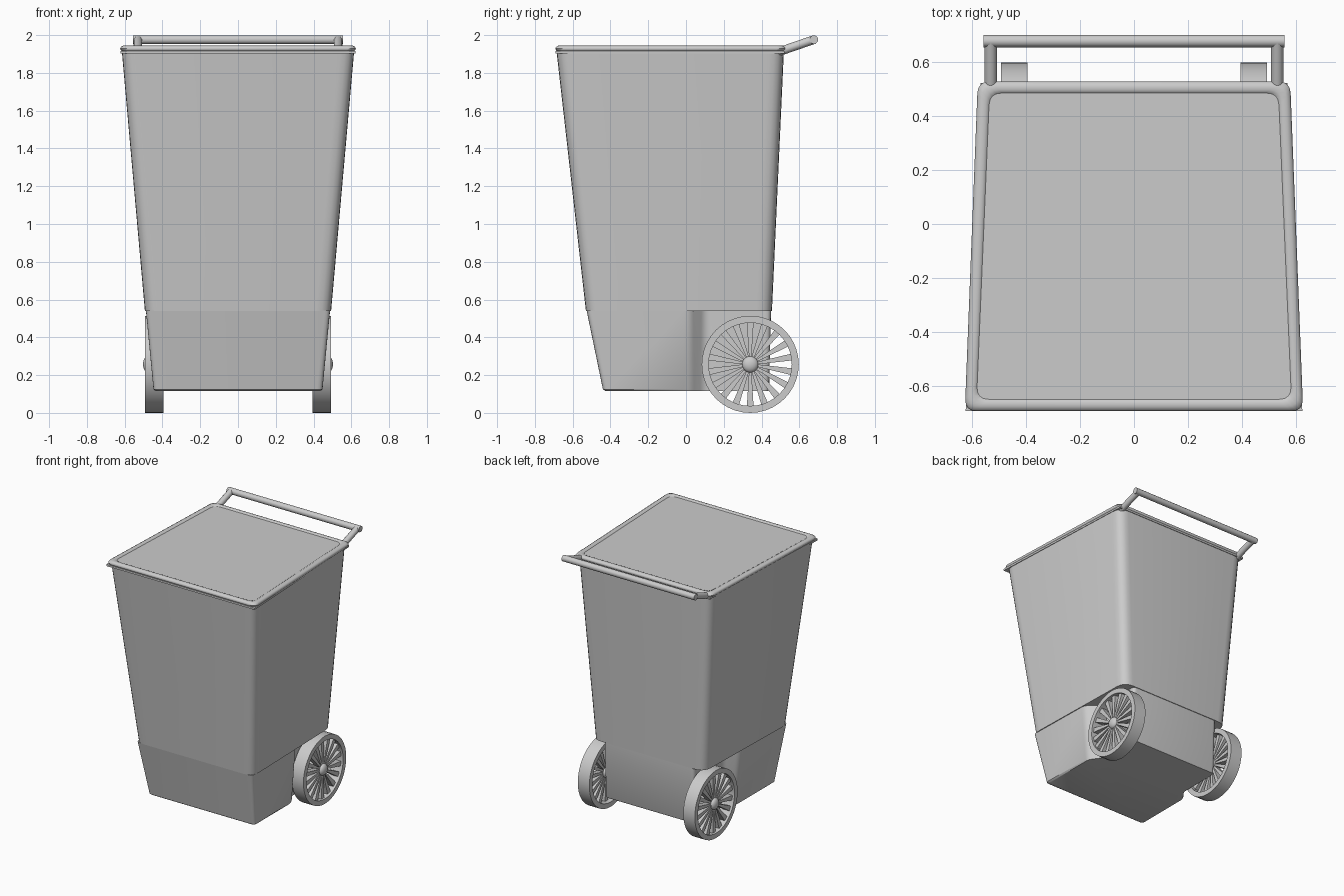
import bpy, bmesh, math
from mathutils import Vector

if "Cube" in bpy.data.objects:
    bpy.data.objects.remove(bpy.data.objects["Cube"])

grey = bpy.data.materials.new("plain grey")
grey.diffuse_color = (0.6, 0.6, 0.6, 1)
grey.use_nodes = True
grey.node_tree.nodes["Principled BSDF"].inputs["Base Color"].default_value = grey.diffuse_color


def finish(name, bm, angle=35):
    bmesh.ops.recalc_face_normals(bm, faces=bm.faces)
    me = bpy.data.meshes.new(name)
    bm.to_mesh(me)
    bm.free()
    ob = bpy.data.objects.new(name, me)
    bpy.context.collection.objects.link(ob)
    me.materials.append(grey)
    bpy.ops.object.select_all(action='DESELECT')
    ob.select_set(True)
    bpy.context.view_layer.objects.active = ob
    bpy.ops.object.shade_smooth_by_angle(angle=math.radians(angle))
    return ob


def outline(corners, r, z, seg=5):
    """Closed polygon with every corner rounded."""
    pts, n = [], len(corners)
    for i in range(n):
        p = Vector(corners[i])
        a = p + (Vector(corners[i - 1]) - p).normalized() * r
        b = p + (Vector(corners[(i + 1) % n]) - p).normalized() * r
        for k in range(seg + 1):
            t = k / seg
            q = a * (1 - t) ** 2 + p * 2 * t * (1 - t) + b * t * t
            pts.append((q.x, q.y, z))
    return pts


def loft(name, rings, caps=True, closed=False, angle=35):
    bm = bmesh.new()
    vs = [[bm.verts.new(p) for p in ring] for ring in rings]
    n = len(vs[0])
    pairs = list(zip(vs, vs[1:])) + ([(vs[-1], vs[0])] if closed else [])
    for a, b in pairs:
        for i in range(n):
            j = (i + 1) % n
            bm.faces.new((a[i], a[j], b[j], b[i]))
    if caps and not closed:
        bm.faces.new(vs[0])
        bm.faces.new(vs[-1])
    return finish(name, bm, angle)


def trapezoid(front_x, back_x, front_y, back_y):
    return [(-front_x, front_y), (front_x, front_y), (back_x, back_y), (-back_x, back_y)]


def notched(front_x, mid_x, back_x, front_y, back_y):
    half = [(front_x, front_y), (mid_x, 0.02), (back_x, 0.10), (back_x, back_y)]
    return half + [(-x, y) for x, y in reversed(half)]


def tube(name, a, b, r, verts=12):
    a, b = Vector(a), Vector(b)
    d = b - a
    bm = bmesh.new()
    bmesh.ops.create_cone(bm, cap_ends=True, segments=verts, radius1=r, radius2=r, depth=d.length)
    bm.transform(d.to_track_quat('Z', 'Y').to_matrix().to_4x4())
    bmesh.ops.translate(bm, verts=bm.verts, vec=(a + b) / 2)
    return finish(name, bm)


# Tapered main bin
loft("bin_body", [
    outline(trapezoid(0.495, 0.47, -0.53, 0.455), 0.08, 0.54),
    outline(trapezoid(0.618, 0.565, -0.685, 0.518), 0.08, 1.91)])

# Lower bin with wheel recesses at the back
loft("bin_base", [
    outline(notched(0.435, 0.435, 0.375, -0.425, 0.435), 0.03, 0.115, 4),
    outline(notched(0.448, 0.44, 0.375, -0.44, 0.44), 0.03, 0.125, 4),
    outline(notched(0.488, 0.475, 0.38, -0.526, 0.45), 0.03, 0.541, 4)])

# Thin square-cornered flange under the rim
flange = trapezoid(0.623, 0.568, -0.692, 0.522)
loft("rim_flange", [[(x, y, z) for x, y in flange] for z in (1.903, 1.917)])

# Rounded bead around the top, and the flat lid inside it
bead = []
for k in range(10):
    t = k * math.tau / 10
    c, s = 0.024 * (1 - math.cos(t)), 0.017 * math.sin(t)
    bead.append(outline(trapezoid(0.626 - c, 0.578 - c, -0.692 + c, 0.528 - c), 0.045, 1.928 + s, 4))
loft("rim_bead", bead, closed=True, angle=50)
loft("lid", [outline(trapezoid(0.60, 0.55, -0.665, 0.503), 0.04, z, 4) for z in (1.915, 1.938)])

# Push handle
R = 0.023
for side, label in ((-1, "left"), (1, "right")):
    tube("handle_arm_" + label, (side * 0.53, 0.48, 1.908), (side * 0.53, 0.677, 1.976), R)
tube("handle_bar", (-0.557, 0.677, 1.976), (0.557, 0.677, 1.976), R)

# Wheels
CY, CZ = 0.34, 0.257


def polar(x, r, t):
    return (x, CY + r * math.cos(t), CZ + r * math.sin(t))


for side, label in ((-1, "left"), (1, "right")):
    x0, x1 = side * 0.395, side * 0.492
    # hollow rim
    loft("wheel_rim_" + label,
         [[polar(x, r, i * math.tau / 40) for i in range(40)]
          for x, r in ((x0, 0.257), (x1, 0.257), (x1, 0.22), (x0, 0.22))], closed=True)
    # spokes
    bm = bmesh.new()
    for i in range(18):
        t = i * math.tau / 18 + math.pi / 2
        quads = []
        for x in (side * 0.43, side * 0.475):
            quads.append([bm.verts.new(polar(x, r, t + w / r)) for r, w in
                          ((0.03, -0.006), (0.226, -0.018), (0.226, 0.018), (0.03, 0.006))])
        a, b = quads
        bm.faces.new(a)
        bm.faces.new(b)
        for j in range(4):
            k = (j + 1) % 4
            bm.faces.new((a[j], a[k], b[k], b[j]))
    finish("wheel_spokes_" + label, bm, 20)
    # axle stub and domed hub
    tube("axle_" + label, (side * 0.36, CY, CZ), (side * 0.48, CY, CZ), 0.043, 20)
    bm = bmesh.new()
    bmesh.ops.create_uvsphere(bm, u_segments=20, v_segments=12, radius=0.043)
    bmesh.ops.scale(bm, verts=bm.verts, vec=(0.6, 1, 1))
    bmesh.ops.translate(bm, verts=bm.verts, vec=(side * 0.477, CY, CZ))
    finish("hub_" + label, bm)
